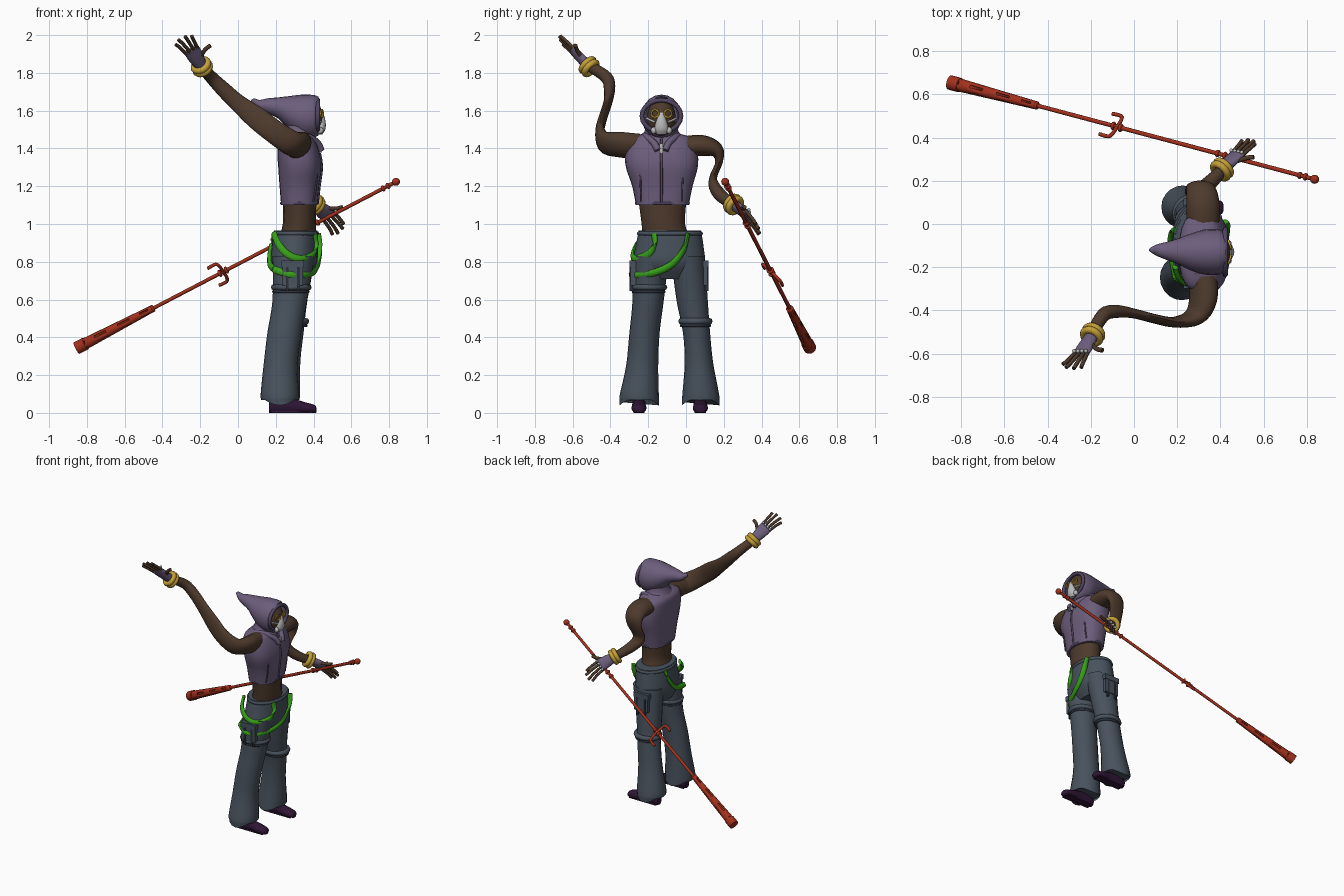
import bpy, bmesh, math
from mathutils import Vector as V

cube = bpy.data.objects.get("Cube")
if cube:
    bpy.data.objects.remove(cube, do_unlink=True)


def material(name, *rgb):
    m = bpy.data.materials.new(name)
    m.use_nodes = True
    m.diffuse_color = (*rgb, 1)
    m.node_tree.nodes["Principled BSDF"].inputs["Base Color"].default_value = (*rgb, 1)
    return m


purple = material("dusty purple cloth", .15, .11, .20)
trim = material("dark purple trim", .085, .06, .12)
skin = material("brown skin", .075, .042, .025)
denim = material("slate denim", .065, .085, .11)
dark = material("dark slate", .025, .032, .045)
green = material("green strap", .04, .36, .01)
gold = material("gold", .55, .35, .04)
red = material("red lacquer", .36, .03, .012)
plum = material("plum leather", .028, .008, .035)
grey = material("pale grey", .5, .5, .5)


def finish(name, bm, mat, angle=50):
    bmesh.ops.recalc_face_normals(bm, faces=bm.faces)
    me = bpy.data.meshes.new(name)
    bm.to_mesh(me)
    bm.free()
    me.materials.append(mat)
    for p in me.polygons:
        p.use_smooth = True
    me.set_sharp_from_angle(angle=math.radians(angle))
    ob = bpy.data.objects.new(name, me)
    bpy.context.collection.objects.link(ob)
    return ob


def smooth_rows(rows, sub):
    """Catmull-Rom interpolation between rows."""
    out = []
    for i in range(len(rows) - 1):
        a, b, c, d = (rows[max(0, min(len(rows) - 1, i + k))] for k in (-1, 0, 1, 2))
        for s in range(sub):
            t = s / sub
            out.append([.5 * (2*q + (r-p)*t + (2*p-5*q+4*r-s2)*t*t + (3*q-p-3*r+s2)*t**3)
                        for p, q, r, s2 in zip(a, b, c, d)])
    return out + [list(rows[-1])]


def loft(name, rows, mat, side=(1, 0, 0), axis=None, n=16, sub=4, power=1.0,
         caps=True, tweak=None, skip=None):
    """Rows of x, y, z, radius along side, radius across it."""
    rows = smooth_rows(rows, sub)
    pts = [V(r[:3]) for r in rows]
    bm = bmesh.new()
    rings = []
    for i, r in enumerate(rows):
        t = V(axis) if axis else pts[min(i + 1, len(pts) - 1)] - pts[max(i - 1, 0)]
        t.normalize()
        u = V(side) - t * t.dot(V(side))
        u.normalize()
        w = t.cross(u)
        ring = []
        for j in range(n):
            c, s = math.cos(math.tau * j / n), math.sin(math.tau * j / n)
            c, s = (math.copysign(abs(k) ** power, k) for k in (c, s))
            co = pts[i] + u * c * r[3] + w * s * r[4]
            ring.append(bm.verts.new(tweak(co, i / (len(rows) - 1), s) if tweak else co))
        rings.append(ring)
    for i in range(len(rings) - 1):
        for j in range(n):
            if not (skip and skip(i, j)):
                k = (j + 1) % n
                bm.faces.new((rings[i][j], rings[i][k], rings[i+1][k], rings[i+1][j]))
    if caps:
        bm.faces.new(rings[0])
        bm.faces.new(rings[-1])
    return finish(name, bm, mat)


def cord(name, pts, r, mat, n=8, sub=4, flat=1.0, side=(.3, .2, 1)):
    return loft(name, [(*p, r, r * flat) for p in pts], mat, side, n=n, sub=sub)


def ball(name, c, r, mat):
    bm = bmesh.new()
    bmesh.ops.create_uvsphere(bm, u_segments=16, v_segments=10, radius=1)
    for v in bm.verts:
        v.co = V(c) + V(a * b for a, b in zip(v.co, r))
    return finish(name, bm, mat)


def ring(name, c, direction, big, small, mat):
    """Ring around a direction; big is the radius or a pair of radii."""
    q = V(direction).to_track_quat('Z', 'Y')
    bx, by = big if isinstance(big, tuple) else (big, big)
    bm = bmesh.new()
    loops = []
    for i in range(20):
        a = math.tau * i / 20
        loops.append([bm.verts.new(V(c) + q @ V((
            math.cos(a) * (bx + small * math.cos(b)), math.sin(a) * (by + small * math.cos(b)),
            small * math.sin(b)))) for b in [math.tau * k / 8 for k in range(8)]])
    for i in range(20):
        a, b = loops[i], loops[(i + 1) % 20]
        for k in range(8):
            bm.faces.new((a[k], a[(k+1) % 8], b[(k+1) % 8], b[k]))
    return finish(name, bm, mat)


def box(name, c, size, mat):
    bm = bmesh.new()
    bmesh.ops.create_cube(bm, size=1)
    for v in bm.verts:
        v.co = V(c) + V(a * b for a, b in zip(v.co, size))
    return finish(name, bm, mat, 30)


UP, FWD = (0, 0, 1), (1, 0, 0)

# Torso
loft("waist", [(.31, -.10, .92, .10, .13), (.325, -.12, 1.0, .088, .115),
               (.325, -.125, 1.15, .09, .13)], skin, axis=UP)
loft("vest", [(.325, -.125, 1.10, .097, .14), (.325, -.125, 1.2, .105, .16),
              (.328, -.128, 1.3, .115, .19), (.32, -.13, 1.38, .112, .192),
              (.31, -.13, 1.45, .095, .17), (.32, -.13, 1.48, .06, .09)],
     purple, axis=UP, n=24, power=.8)
ring("vest_hem", (.325, -.125, 1.11), UP, (.095, .138), .008, trim)
cord("zipper", [(.421, -.13, 1.11), (.431, -.13, 1.2), (.443, -.13, 1.3), (.432, -.13, 1.38),
                (.407, -.13, 1.45)], .007, trim)
box("zipper_pull", (.437, -.13, 1.4), (.012, .018, .05), grey)
for s in (-1, 1):
    cord("chest_seam", [(.40, -.13 + s * .11, 1.12), (.413, -.13 + s * .11, 1.2),
                        (.42, -.13 + s * .115, 1.3)], .005, trim)
    cord("collar", [(.28, -.13 + s * .09, 1.46), (.36, -.13 + s * .085, 1.465),
                    (.42, -.13 + s * .04, 1.43), (.44, -.13 + s * .02, 1.39)], .018, purple)

# Head, hood and mask
loft("neck", [(.32, -.13, 1.42, .05, .055), (.34, -.13, 1.52, .05, .055)], skin, axis=UP)
ball("head", (.372, -.13, 1.56), (.078, .076, .105), skin)
loft("hood", [(.425, -.13, 1.572, .083, .103), (.40, -.13, 1.57, .103, .113),
              (.34, -.13, 1.57, .106, .115), (.27, -.13, 1.59, .088, .087),
              (.21, -.127, 1.615, .062, .055), (.155, -.125, 1.625, .043, .04),
              (.115, -.122, 1.63, .03, .027), (.085, -.12, 1.647, .016, .018),
              (.07, -.12, 1.652, .004, .004)],
     purple, side=(0, 1, 0), axis=FWD, n=20, caps=False)
ring("hood_rim", (.423, -.13, 1.572), FWD, (.104, .084), .012, trim)
loft("hood_drape", [(.31, -.13, 1.44, .095, .13), (.32, -.13, 1.49, .075, .09),
                    (.33, -.13, 1.54, .07, .085)], purple, axis=UP)
loft("mask", [(.435, -.13, 1.475, .012, .025), (.438, -.13, 1.50, .024, .036),
              (.438, -.13, 1.54, .026, .03), (.44, -.13, 1.59, .012, .012)], grey, axis=UP)
for s in (-1, 1):
    y = -.13 + s * .034
    ring("eye_ring", (.444, y, 1.585), (1, s * .3, 0), .02, .005, gold)
    ball("mask_filter", (.435, y + s * .006, 1.495), (.018, .016, .018), grey)
    cord("mask_strap", [(.44, y, 1.54), (.42, y + s * .025, 1.55), (.39, y + s * .043, 1.56)],
         .006, grey)

# Arms, thick in one direction and slim in the other
loft("right_arm", [(.32, -.25, 1.41, .075, .06), (.32, -.35, 1.42, .077, .055),
                   (.28, -.43, 1.43, .068, .04), (.19, -.455, 1.49, .062, .025),
                   (.10, -.44, 1.56, .06, .02), (0, -.415, 1.64, .046, .022),
                   (-.08, -.405, 1.715, .04, .03), (-.14, -.42, 1.775, .034, .032),
                   (-.19, -.5, 1.83, .03, .028)], skin, side=(.65, 0, .75))
loft("left_arm", [(.32, -.01, 1.41, .075, .055), (.32, .09, 1.415, .077, .055),
                  (.31, .16, 1.39, .068, .04), (.30, .175, 1.33, .058, .02),
                  (.285, .145, 1.25, .05, .02), (.30, .15, 1.2, .042, .03),
                  (.345, .185, 1.15, .036, .034), (.41, .25, 1.10, .027, .027)], skin)


def hand(label, wrist, knuckles, spread, tips, thumb):
    wrist, knuckles, spread = V(wrist), V(knuckles), V(spread)
    d = knuckles - wrist
    mid = wrist + d * .6
    loft(label + "_glove", [(*wrist, .03, .028), (*mid, .042, .022), (*knuckles, .043, .016)],
         purple, side=spread, axis=d)
    for i, tip in enumerate(tips):
        base = knuckles + spread * (i / 1.5 - 1) * .8
        bend = base.lerp(V(tip), .5) + d * .06
        cord(label + "_finger", [base - d * .15, bend, tip], .0095, skin, side=spread)
        ball(label + "_knuckle_stud", base + d.cross(spread).normalized() * .015,
             (.009,) * 3, grey)
    cord(label + "_thumb", [wrist + d * .35, mid.lerp(V(thumb), .6), thumb], .011, skin, side=d)
    for k in (-.06, .12):
        ring(label + "_bracelet", wrist + d * k, d, .041, .017, gold)


hand("right", (-.19, -.51, 1.83), (-.245, -.60, 1.92), (.034, 0, .022),
     [(-.33, -.65, 1.95), (-.315, -.665, 1.975), (-.28, -.67, 1.993), (-.245, -.665, 1.995)],
     (-.145, -.585, 1.945))
hand("left", (.405, .25, 1.105), (.48, .325, 1.045), (-.03, .005, -.028),
     [(.56, .37, 1.0), (.555, .385, .975), (.53, .39, .95), (.5, .385, .945)],
     (.555, .31, 1.09))

# Trousers with ragged flared hems
loft("hips", [(.305, -.085, .965, .115, .165), (.30, -.087, .88, .122, .18),
              (.295, -.09, .79, .122, .188), (.285, -.09, .71, .08, .14)],
     denim, axis=UP, n=24)
ring("waistband", (.305, -.085, .95), UP, (.113, .163), .012, denim)


def ragged(co, t, s):
    return co - V((0, 0, .045 * s * s - .02)) if t > .99 else co


legs = {
    "right": [(.295, -.185, .83, .112, .095), (.275, -.2, .6, .092, .083),
              (.245, -.22, .42, .09, .08), (.225, -.232, .25, .09, .085),
              (.222, -.247, .1, .102, .103), (.222, -.247, .065, .098, .105)],
    "left": [(.30, .01, .83, .112, .09), (.28, .032, .6, .088, .083),
             (.265, .055, .43, .083, .072), (.245, .068, .27, .085, .075),
             (.228, .078, .1, .1, .097), (.228, .078, .065, .096, .1)]}
for label, rows in legs.items():
    loft(label + "_leg", rows, denim, axis=UP, n=20, tweak=ragged)
    x, y = rows[-1][:2]
    y -= .002
    # Shoe with a flat sole
    loft(label + "_shoe", [(.165, y, .03, .025, .03), (.2, y, .04, .036, .05),
                           (.29, y, .035, .036, .04), (.36, y, .025, .04, .03),
                           (.405, y, .02, .03, .022), (.415, y, .015, .012, .012)],
         plum, side=(0, 1, 0), axis=FWD, tweak=lambda co, t, s: V((co.x, co.y, max(co.z, 0))))
    box(label + "_sole", (.285, y, .006), (.22, .06, .012), plum)
ring("left_knee_cuff", (.277, .05, .485), UP, (.082, .073), .018, denim)
ring("left_knee_seam", (.277, .05, .463), UP, (.083, .074), .009, dark)
ring("right_thigh_cuff", (.282, -.197, .665), UP, (.092, .082), .016, denim)
ring("right_thigh_seam", (.28, -.198, .642), UP, (.092, .082), .008, dark)
for name, y in (("left_pocket", .1), ("right_pocket", -.28)):
    box(name, (.29, y, .74), (.11, .03, .13), denim)
    box(name + "_flap", (.29, y, .79), (.12, .038, .035), denim)
    for x in (.26, .32):
        box(name + "_strap", (x, y, .72), (.014, .036, .15), dark)

# Hanging straps
cord("front_strap", [(.42, .01, .95), (.43, -.01, .87), (.425, -.07, .79), (.40, -.16, .745),
                     (.35, -.255, .73), (.27, -.292, .735), (.19, -.25, .76)], .019, green, flat=.6)
cord("side_strap", [(.19, -.2, .95), (.215, -.26, .89), (.27, -.282, .835), (.34, -.265, .815),
                    (.40, -.2, .84), (.41, -.165, .89), (.405, -.17, .95)], .019, green, flat=.6)
cord("back_strap", [(.195, -.03, .95), (.172, -.05, .87), (.168, -.13, .79), (.19, -.25, .76)],
     .018, green, flat=.6)

# Staff
A, B = V((.845, .205, 1.228)), V((-.85, .655, .345))
D = (B - A).normalized()


def on(t):
    return A.lerp(B, t)


cord("staff_shaft", [on(0), on(.78)], .0105, red, sub=1)
ball("staff_tip", on(.005), (.021,) * 3, red)
for t, r in ((.03, .014), (.045, .013), (.25, .014), (.27, .014), (.535, .016), (.555, .016),
             (.765, .016)):
    ring("staff_band", on(t), D, r - .004, .008, red)
flute = loft("staff_flute", [(*on(.765), .019, .019), (*on(1), .032, .032)], red, side=UP,
             n=12, sub=24, caps=False, skip=lambda i, j: j % 3 == 0 and i % 6 in (2, 3, 4))
solid = flute.modifiers.new("wall", 'SOLIDIFY')
solid.thickness = .005
cord("flute_end", [on(.975), on(1.002)], .034, red, n=16, sub=1)
P = V((-.03, -.047, .045))
for s in (-1, 1):
    c = on(.545)
    cord("guard_prong", [c, c + P * s * .6, c + P * s + D * .012, c + P * s + D * .06],
         .009, red, side=D.cross(P))
